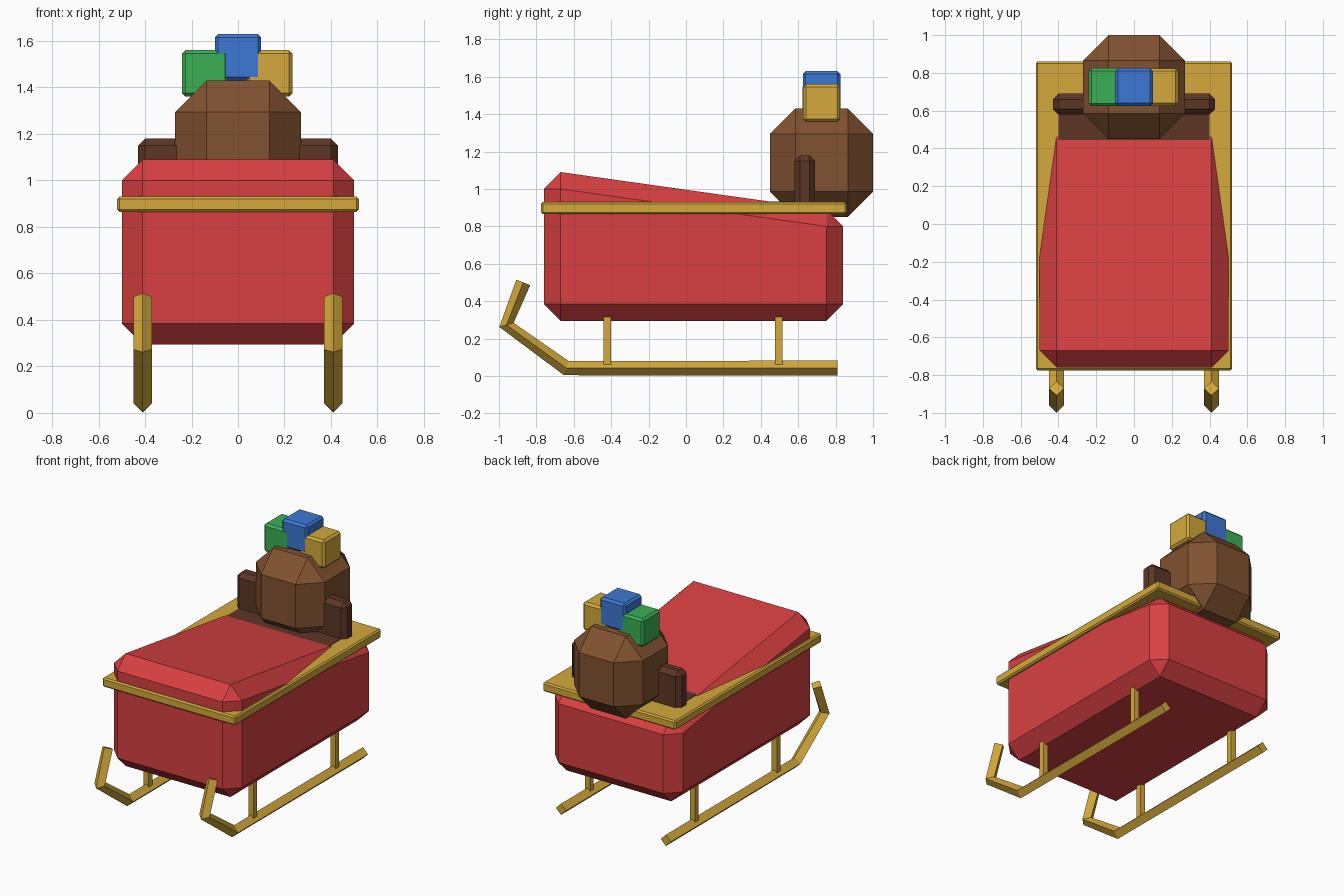
import bpy, bmesh
from mathutils import Vector

default = bpy.data.objects.get("Cube")
if default:
    bpy.data.objects.remove(default)


def material(name, rgb):
    m = bpy.data.materials.new(name)
    m.use_nodes = True
    m.diffuse_color = (*rgb, 1)
    m.node_tree.nodes["Principled BSDF"].inputs["Base Color"].default_value = (*rgb, 1)
    return m


RED = material("red paint", (0.69, 0.051, 0.054))
GOLD = material("gold", (0.66, 0.40, 0.045))
SACK = material("sack brown", (0.22, 0.084, 0.03))
WOOD = material("dark brown", (0.107, 0.037, 0.019))
GREEN = material("green", (0.045, 0.43, 0.091))
BLUE = material("blue", (0.048, 0.19, 0.66))


def finish(bm, name, mat):
    bmesh.ops.recalc_face_normals(bm, faces=bm.faces)
    mesh = bpy.data.meshes.new(name)
    bm.to_mesh(mesh)
    bm.free()
    mesh.materials.append(mat)
    obj = bpy.data.objects.new(name, mesh)
    bpy.context.collection.objects.link(obj)
    return obj


def block(name, mat, low, high, chamfer=0, back_drop=0):
    """Chamfered box between two corners; back_drop lowers the rear of the top."""
    low, high = Vector(low), Vector(high)
    mid, size = (low + high) / 2, high - low
    bm = bmesh.new()
    bmesh.ops.create_cube(bm, size=1)
    for v in bm.verts:
        v.co = mid + v.co * size
    if chamfer:
        bmesh.ops.bevel(bm, geom=bm.edges[:], offset=chamfer, segments=1,
                        affect='EDGES')
    for v in bm.verts:
        if v.co.y > mid.y and v.co.z > mid.z:
            v.co.z -= back_drop
    return finish(bm, name, mat)


def runner(name, x, path, radius):
    """Bar of diamond section swept along a path in the side plane."""
    pts = [Vector((x, y, z)) for y, z in path]
    side = Vector((1, 0, 0))
    bm = bmesh.new()
    rings = []
    for i, p in enumerate(pts):
        steps = [(b - a).normalized() for a, b in zip(pts, pts[1:])][max(i - 1, 0):i + 1]
        normal = sum(steps, Vector()).normalized().cross(side)
        rings.append([bm.verts.new(p + d * radius)
                      for d in (side, normal, -side, -normal)])
    for a, b in zip(rings, rings[1:]):
        for k in range(4):
            n = (k + 1) % 4
            bm.faces.new((a[k], a[n], b[n], b[k]))
    bm.faces.new(rings[0])
    bm.faces.new(rings[-1])
    return finish(bm, name, GOLD)


# Sleigh body and rim
block("sleigh_body", RED, (-0.5, -0.76, 0.295), (0.5, 0.84, 1.09), 0.09, back_drop=0.2)
block("rim", GOLD, (-0.52, -0.775, 0.865), (0.52, 0.86, 0.93), 0.01)

# Seat
block("seat", WOOD, (-0.4, 0.3, 0.87), (0.4, 0.62, 0.933))
block("seat_back", WOOD, (-0.43, 0.58, 0.87), (0.43, 0.69, 1.18), 0.03)

# Sack with gifts on top
block("sack", SACK, (-0.27, 0.45, 0.85), (0.27, 1.0, 1.43), 0.135)
block("green_gift", GREEN, (-0.24, 0.624, 1.36), (-0.04, 0.825, 1.56), 0.015)
block("blue_gift", BLUE, (-0.1, 0.625, 1.43), (0.1, 0.825, 1.63), 0.015)
block("gold_gift", GOLD, (0.035, 0.626, 1.36), (0.235, 0.824, 1.56), 0.015)

# Runners and posts on both sides
for label, sign in (("left", 1), ("right", -1)):
    x = sign * 0.41
    runner(label + "_runner", x,
           [(0.81, 0.042), (-0.64, 0.042), (-0.96, 0.273), (-0.87, 0.5)], 0.04)
    for place, y in (("front", -0.42), ("back", 0.495)):
        block(f"{label}_{place}_post", GOLD,
              (x - 0.02, y - 0.02, 0.06), (x + 0.02, y + 0.02, 0.32))
